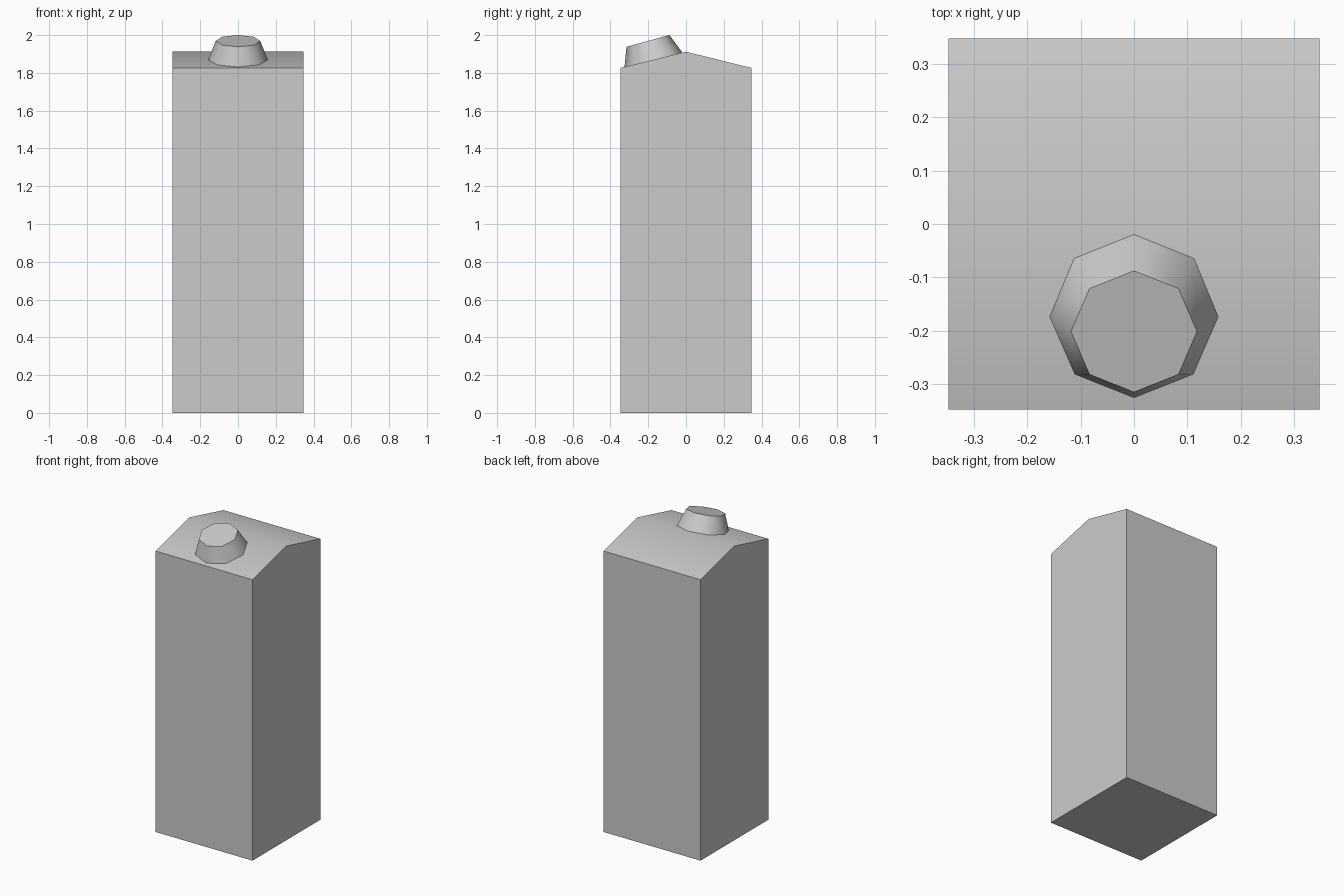
import bpy
import bmesh
from math import radians
from mathutils import Matrix, Vector

cube = bpy.data.objects.get("Cube")
if cube:
    bpy.data.objects.remove(cube, do_unlink=True)

GREY = (0.6, 0.6, 0.6, 1)
grey = bpy.data.materials.new("plain grey")
grey.use_nodes = True
grey.diffuse_color = GREY
grey.node_tree.nodes["Principled BSDF"].inputs["Base Color"].default_value = GREY


def add_part(name, bm):
    """Turn a bmesh into a smooth-by-angle grey object."""
    bmesh.ops.recalc_face_normals(bm, faces=bm.faces[:])
    mesh = bpy.data.meshes.new(name)
    bm.to_mesh(mesh)
    bm.free()
    mesh.materials.append(grey)
    obj = bpy.data.objects.new(name, mesh)
    bpy.context.collection.objects.link(obj)
    bpy.ops.object.select_all(action='DESELECT')
    obj.select_set(True)
    bpy.context.view_layer.objects.active = obj
    bpy.ops.object.shade_smooth_by_angle(angle=radians(50))
    return obj


# Carton body: gabled side profile extruded across the width
HALF, EAVE, RIDGE = 0.348, 1.826, 1.912
profile = [(-HALF, 0), (HALF, 0), (HALF, EAVE), (0, RIDGE), (-HALF, EAVE)]
bm = bmesh.new()
side = bm.faces.new([bm.verts.new((-HALF, y, z)) for y, z in profile])
grown = bmesh.ops.extrude_face_region(bm, geom=[side])
bmesh.ops.translate(bm, vec=Vector((2 * HALF, 0, 0)),
                    verts=[v for v in grown["geom"] if isinstance(v, bmesh.types.BMVert)])
add_part("carton_body", bm)

# Screw cap: tapered octagon leaning with the front roof slope
HEIGHT = 0.107
bm = bmesh.new()
bmesh.ops.create_cone(bm, cap_ends=True, segments=8, radius1=0.159, radius2=0.118,
                      depth=HEIGHT,
                      matrix=Matrix.Translation((0, -0.173, 1.866))
                      @ Matrix.Rotation(radians(15.4), 4, 'X')
                      @ Matrix.Translation((0, 0, HEIGHT / 2)))
add_part("cap", bm)
